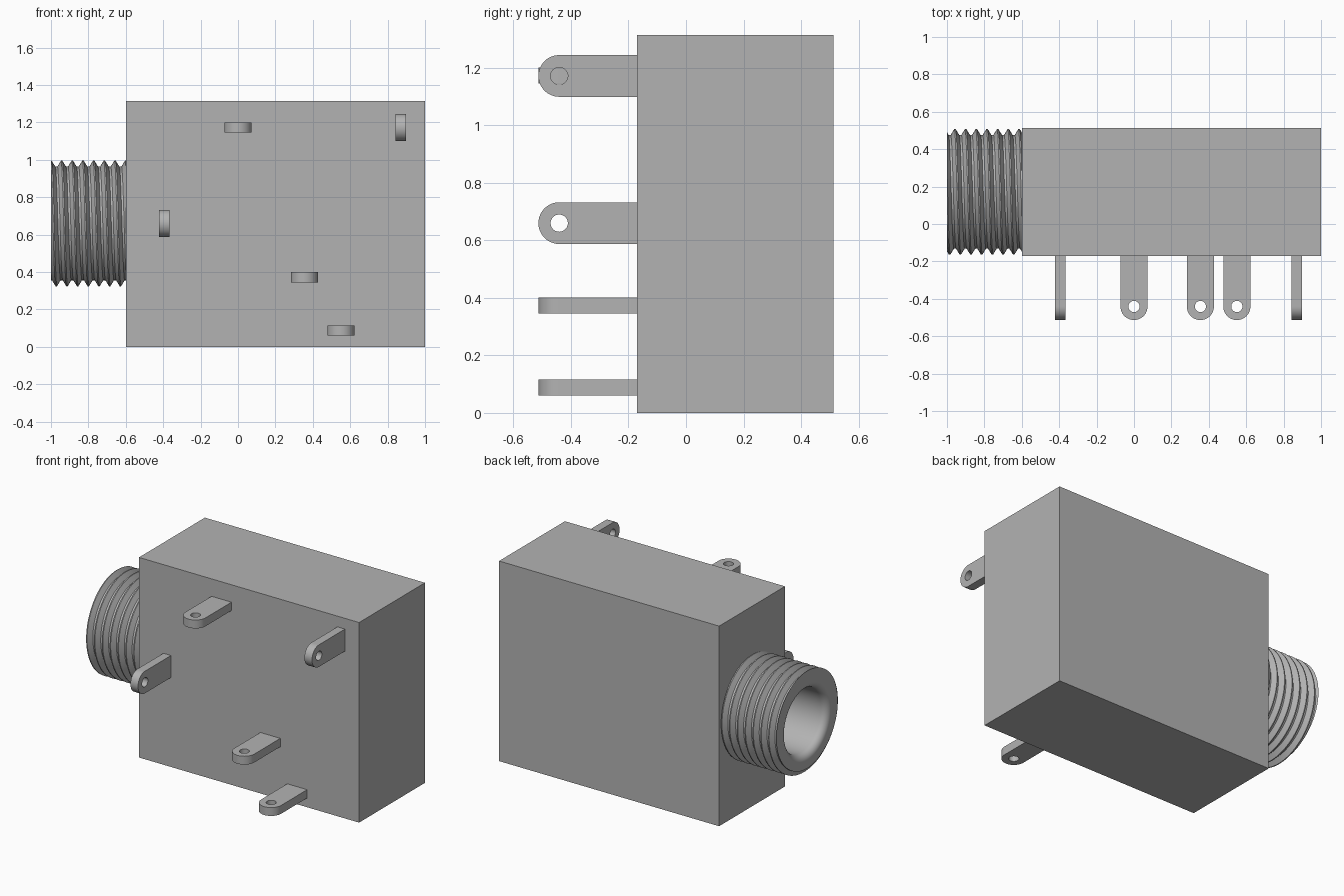
import bpy, bmesh, math
from math import pi, sin, cos, tau

if "Cube" in bpy.data.objects:
    bpy.data.objects.remove(bpy.data.objects["Cube"])

grey = bpy.data.materials.new("plain grey")
grey.diffuse_color = (0.45, 0.45, 0.45, 1)
grey.use_nodes = True
grey.node_tree.nodes["Principled BSDF"].inputs["Base Color"].default_value = grey.diffuse_color

CY, CZ = 0.172, 0.66            # axis of the socket
X0, X1 = -1.0, -0.6             # ends of the threaded barrel
BORE, LIP = 0.21, 0.045
PITCH, CREST, ROOT = 0.0571, 0.336, 0.304


def finish(bm, name, smooth=False):
    bmesh.ops.recalc_face_normals(bm, faces=bm.faces)
    mesh = bpy.data.meshes.new(name)
    bm.to_mesh(mesh)
    bm.free()
    mesh.materials.append(grey)
    ob = bpy.data.objects.new(name, mesh)
    bpy.context.collection.objects.link(ob)
    if smooth:
        bpy.ops.object.select_all(action='DESELECT')
        ob.select_set(True)
        bpy.context.view_layer.objects.active = ob
        bpy.ops.object.shade_smooth_by_angle(angle=math.radians(30))
    return ob


# Threaded barrel: one polyline per angle, from the bore over the lip along the thread
def thread_radius(t):
    d = abs((t + 0.5) % 1 - 0.5)            # distance from the crest, in pitches
    return CREST - (CREST - ROOT) * min(max((d - 0.06) / 0.34, 0), 1)


def barrel_profile(a):
    pts = [(X1, BORE)]
    for i in range(9):
        b = i / 8 * pi / 2
        pts.append((X0 + LIP * (1 - sin(b)), BORE + LIP * (1 - cos(b))))
    for turn in range(-2, 9):
        for f in (-0.4, -0.06, 0.06, 0.4):
            x = min(max(X0 + PITCH * (turn + f + a / tau), X0), X1)
            pts.append((x, thread_radius((x - X0) / PITCH - a / tau)))
    return pts


N = 96
bm = bmesh.new()
cols = []
for j in range(N + 1):
    a = tau * j / N
    cols.append([bm.verts.new((x, CY - r * sin(a), CZ + r * cos(a)))
                 for x, r in barrel_profile(a)])
for p, q in zip(cols, cols[1:]):
    for i in range(len(p) - 1):
        bm.faces.new((p[i], p[i + 1], q[i + 1], q[i]))
bmesh.ops.remove_doubles(bm, verts=bm.verts, dist=1e-5)
finish(bm, "threaded_barrel", True)

# Housing block with the bore cut into it
bm = bmesh.new()
bmesh.ops.create_cube(bm, size=1)
for v in bm.verts:
    v.co = (0.2 + v.co.x * 1.6, 0.171 + v.co.y * 0.684, 0.6575 + v.co.z * 1.315)
housing = finish(bm, "housing")

bm = bmesh.new()
bmesh.ops.create_cone(bm, cap_ends=True, segments=N, radius1=BORE, radius2=BORE, depth=1.4)
for v in bm.verts:
    v.co = (v.co.z, CY - v.co.x, CZ + v.co.y)
cutter = finish(bm, "bore_cutter")
cutter.hide_render = True
cutter.hide_set(True)
cut = housing.modifiers.new("bore", 'BOOLEAN')
cut.object, cut.operation, cut.solver = cutter, 'DIFFERENCE', 'EXACT'


# Solder lugs: round-ended tabs with an eyelet
def lug(name, x, z, upright):
    R, HOLE, T, YC, YB = 0.0725, 0.03, 0.0275, -0.441, -0.16
    S = 24
    bm = bmesh.new()
    outer, inner = [], []
    for i in range(S + 1):                   # half-round end and front half of the eyelet
        a = pi + pi * i / S
        outer.append((R * cos(a), YC + R * sin(a)))
        inner.append((HOLE * cos(a), YC + HOLE * sin(a)))
    for i in range(1, S):                    # straight shank and back half of the eyelet
        a = pi * i / S
        inner.append((HOLE * cos(a), YC + HOLE * sin(a)))
        outer.append((R * (1 - 2 * i / S), YB))
    outer += [(R, YB), (-R, YB)]

    def place(u, y, t):
        return (x + t, y, z + u) if upright else (x + u, y, z + t)

    layers = []
    for t in (-T, T):
        o = [bm.verts.new(place(u, y, t)) for u, y in outer[:2 * S]]
        h = [bm.verts.new(place(u, y, t)) for u, y in inner]
        ca, cb = (bm.verts.new(place(u, y, t)) for u, y in outer[-2:])
        for i in range(2 * S):
            k = (i + 1) % (2 * S)
            ring = [o[i], o[k], h[k], h[i]]
            if i == S:
                ring.insert(1, ca)
            if i == 2 * S - 1:
                ring.insert(1, cb)
            bm.faces.new(ring)
        layers.append((o[:S + 1] + [ca] + o[S + 1:] + [cb], h))
    for lo, hi in zip(*layers):
        for i in range(len(lo)):
            k = (i + 1) % len(lo)
            bm.faces.new((lo[i], lo[k], hi[k], hi[i]))
    finish(bm, name, True)


for i, (x, z, upright) in enumerate([(0, 1.173, False), (0.87, 1.172, True),
                                     (-0.395, 0.66, True), (0.355, 0.373, False),
                                     (0.55, 0.088, False)]):
    lug("solder_lug_%d" % (i + 1), x, z, upright)
